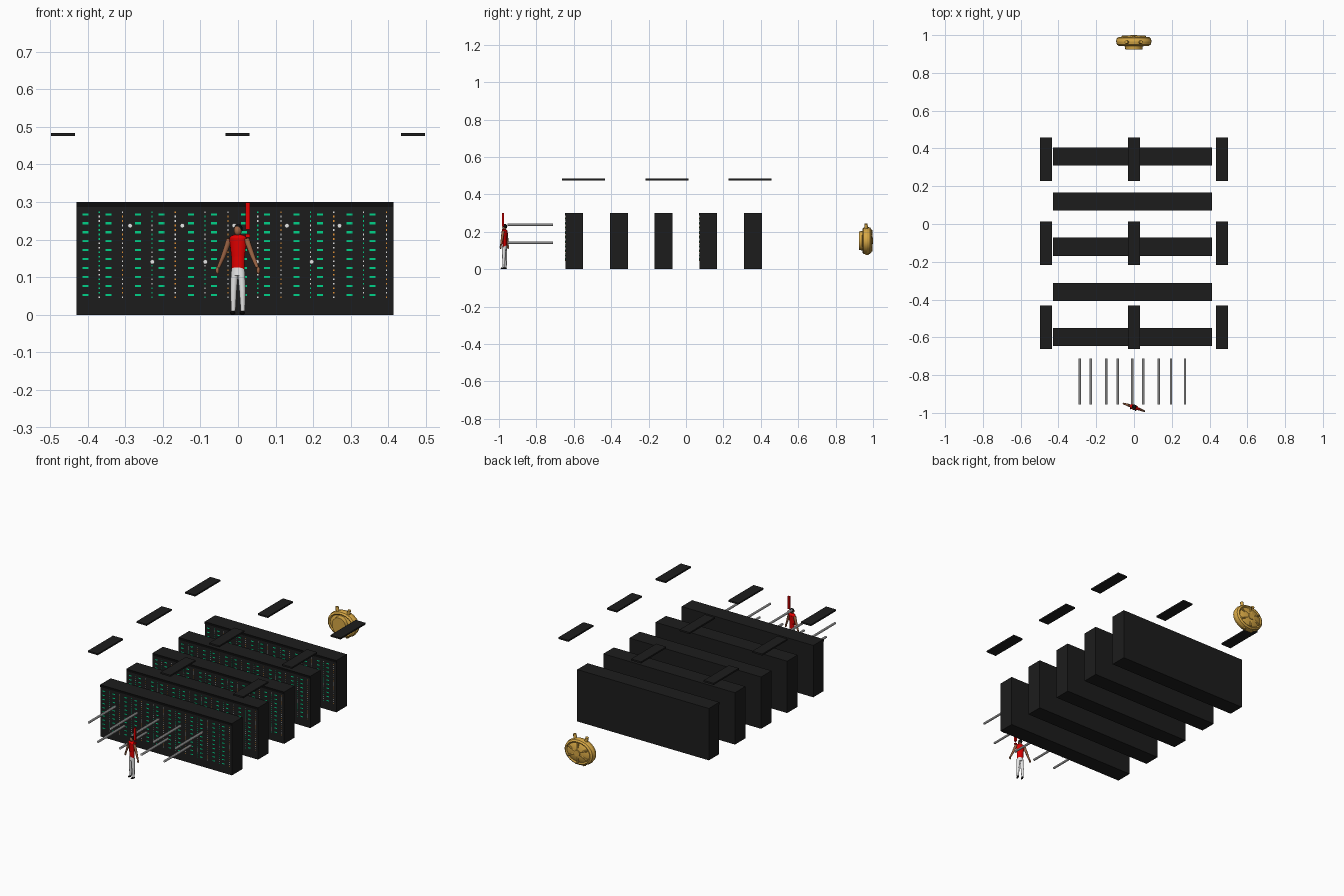
import bpy, bmesh, math
from mathutils import Matrix, Vector

if "Cube" in bpy.data.objects:
    bpy.data.objects.remove(bpy.data.objects["Cube"])


def mat(name, r, g, b):
    m = bpy.data.materials.new(name)
    m.diffuse_color = (r, g, b, 1)
    m.use_nodes = True
    m.node_tree.nodes["Principled BSDF"].inputs["Base Color"].default_value = m.diffuse_color
    return m


CHARCOAL = mat("charcoal", 0.012, 0.012, 0.012)
BLACK = mat("black", 0.004, 0.004, 0.004)
GREEN = mat("led_green", 0.0, 0.65, 0.25)
AMBER = mat("led_amber", 0.85, 0.32, 0.04)
WHITE = mat("white", 0.8, 0.8, 0.8)
RED = mat("red", 0.78, 0.0, 0.0)
SKIN = mat("skin", 0.34, 0.13, 0.06)
GOLD = mat("gold", 0.68, 0.39, 0.06)


def finish(bm, name, mats, smooth=False):
    me = bpy.data.meshes.new(name)
    bm.to_mesh(me)
    bm.free()
    for m in mats:
        me.materials.append(m)
    ob = bpy.data.objects.new(name, me)
    bpy.context.collection.objects.link(ob)
    if smooth:
        for o in bpy.context.selected_objects:
            o.select_set(False)
        bpy.context.view_layer.objects.active = ob
        ob.select_set(True)
        bpy.ops.object.shade_smooth_by_angle(angle=math.radians(40))
    return ob


def add_box(bm, lo, hi, index=0):
    c = [(a + b) / 2 for a, b in zip(lo, hi)]
    s = [b - a for a, b in zip(lo, hi)]
    r = bmesh.ops.create_cube(bm, size=1, matrix=Matrix.Translation(c) @ Matrix.Diagonal((*s, 1)))
    for f in {f for v in r["verts"] for f in v.link_faces}:
        f.material_index = index


def box(name, lo, hi, m):
    bm = bmesh.new()
    add_box(bm, lo, hi)
    return finish(bm, name, [m])


def limb(name, p0, p1, r0, r1, m, world=Matrix(), sides=10, squash=(1, 1, 1)):
    """Tapered cylinder from p0 to p1, optionally squashed about its middle."""
    p0, p1 = Vector(p0), Vector(p1)
    d = p1 - p0
    turn = d.to_track_quat('Z', 'Y').to_matrix().to_4x4()
    bm = bmesh.new()
    bmesh.ops.create_cone(bm, cap_ends=True, segments=sides, radius1=r0, radius2=r1, depth=d.length,
                          matrix=world @ Matrix.Translation((p0 + p1) / 2)
                          @ Matrix.Diagonal((*squash, 1)) @ turn)
    return finish(bm, name, [m], True)


def ball(name, c, s, m, world=Matrix(), u=12, v=8):
    bm = bmesh.new()
    bmesh.ops.create_uvsphere(bm, u_segments=u, v_segments=v, radius=1,
                              matrix=world @ Matrix.Translation(c) @ Matrix.Diagonal((*s, 1)))
    return finish(bm, name, [m], True)


# Five rows of six cabinets with status lights on the front
X0, X1, N = -0.43, 0.413, 6
W = (X1 - X0) / N
T = 0.0008
for row in range(5):
    y = -0.645 + row * 0.2388
    box(f"cabinet_row_{row}", (X0, y, 0), (X1, y + 0.095, 0.30), CHARCOAL)
    box(f"header_strip_{row}", (X0, y - T, 0.287), (X1, y, 0.30), BLACK)
    bm = bmesh.new()
    for c in range(N):
        x = X0 + c * W
        for k in range(10):
            z = 0.053 + k * 0.0238
            for off in (0.024, 0.0855):
                add_box(bm, (x + off - 0.008, y - T, z - 0.0028), (x + off + 0.008, y, z + 0.0028), 0)
            for h in range(2):
                zz = z + (h - 0.5) * 0.0119
                for j, off in enumerate((0.061, 0.1225)):
                    if j == 0:
                        tint = 2 if (c + k + h) % 3 == 0 else 0
                    else:
                        tint = 1 if (c + k + h) % 2 else 2
                    add_box(bm, (x + off - 0.0016, y - T, zz - 0.0022),
                            (x + off + 0.0016, y, zz + 0.0022), tint)
    finish(bm, f"status_lights_{row}", [GREEN, AMBER, WHITE])

# Nine ceiling panels
for i, x in enumerate((-0.498, -0.033, 0.433)):
    for j, y in enumerate((-0.662, -0.216, 0.228)):
        box(f"ceiling_panel_{i}_{j}", (x, y, 0.475), (x + 0.064, y + 0.23, 0.484), CHARCOAL)

# Rods in front of the first row, two staggered heights
rods = [(x, 0.237) for x in (-0.287, -0.148, -0.01, 0.13, 0.27)]
rods += [(x, 0.141) for x in (-0.228, -0.087, 0.05, 0.196)]
for i, (x, z) in enumerate(rods):
    limb(f"rod_{i}", (x, -0.955, z), (x, -0.712, z), 0.0064, 0.0064, WHITE, sides=8)

# Standing figure, turned slightly
P = Matrix.Translation((0, -0.97, 0)) @ Matrix.Rotation(math.radians(-20), 4, 'Z')
limb("chest", (0, 0, 0.155), (0, 0, 0.202), 0.019, 0.025, RED, P, 12, (1, 0.58, 1))
limb("waist", (0, 0, 0.122), (0, 0, 0.155), 0.018, 0.019, RED, P, 12, (1, 0.62, 1))
ball("shoulders", (0, 0, 0.203), (0.025, 0.014, 0.011), RED, P)
limb("hips", (0, 0, 0.104), (0, 0, 0.126), 0.02, 0.0175, WHITE, P, 12, (1, 0.65, 1))
limb("neck", (0, 0, 0.203), (0, 0, 0.219), 0.006, 0.006, SKIN, P)
ball("head", (0, -0.001, 0.224), (0.0105, 0.012, 0.014), SKIN, P)
ball("hair", (0, 0.0025, 0.2285), (0.0118, 0.0125, 0.0125), BLACK, P)
for s, side in ((-1, "left"), (1, "right")):
    limb(f"thigh_{side}", (s * 0.0095, 0, 0.115), (s * 0.0125, 0, 0.062), 0.0105, 0.0085, WHITE, P)
    limb(f"shin_{side}", (s * 0.0125, 0, 0.062), (s * 0.0135, 0.001, 0.01), 0.0085, 0.006, WHITE, P)
    ball(f"shoe_{side}", (s * 0.0135, -0.004, 0.005), (0.006, 0.013, 0.005), BLACK, P)
    limb(f"upper_arm_{side}", (s * 0.024, 0, 0.202), (s * 0.041, 0, 0.157), 0.008, 0.0065, SKIN, P)
    limb(f"forearm_{side}", (s * 0.041, 0, 0.157), (s * 0.055, -0.001, 0.126), 0.0065, 0.0045, SKIN, P)
    ball(f"hand_{side}", (s * 0.058, -0.001, 0.118), (0.005, 0.0055, 0.01), SKIN, P)

# Red alert marker beside the head
box("alert_bar", (0.0205, -0.984, 0.227), (0.0315, -0.973, 0.299), RED)
box("alert_dot", (0.0205, -0.984, 0.206), (0.0315, -0.973, 0.215), RED)

# Golden oval device behind the rows
C = Vector((-0.001, 0.967, 0.152))
ball("device_body", C, (0.094, 0.031, 0.068), GOLD, u=28, v=14)
bpy.ops.mesh.primitive_torus_add(major_segments=28, minor_segments=8, major_radius=0.078, minor_radius=0.015,
                                 location=C, rotation=(math.pi / 2, 0, 0))
rim = bpy.context.object
rim.name = "device_rim"
rim.scale = (1.01, 0.8, 1.6)
rim.data.materials.append(GOLD)
bpy.ops.object.shade_smooth_by_angle(angle=math.radians(40))
limb("device_tube", C + Vector((0, -0.043, 0)), C, 0.045, 0.05, GOLD, sides=20, squash=(1, 1, 1.1))
limb("device_hub", C + Vector((0, 0.015, 0)), C + Vector((0, 0.033, 0)), 0.022, 0.018, GOLD, sides=16)
for i in range(6):
    a = math.radians(60 * i + 30)
    out = Vector((math.cos(a), 0, math.sin(a) * 0.8))
    q = C + Vector((0, 0.024, 0))
    limb(f"device_spoke_{i}", q + out * 0.015, q + out * 0.072, 0.007, 0.006, GOLD, sides=8)
for s, side in ((-1, "left"), (1, "right")):
    limb(f"device_prong_{side}", C + Vector((s * 0.03, -0.004, 0.045)), C + Vector((s * 0.04, -0.004, 0.09)),
         0.01, 0.009, GOLD)
    limb(f"device_foot_{side}", C + Vector((s * 0.022, 0, -0.05)), C + Vector((s * 0.026, 0, -0.076)),
         0.01, 0.009, GOLD)
